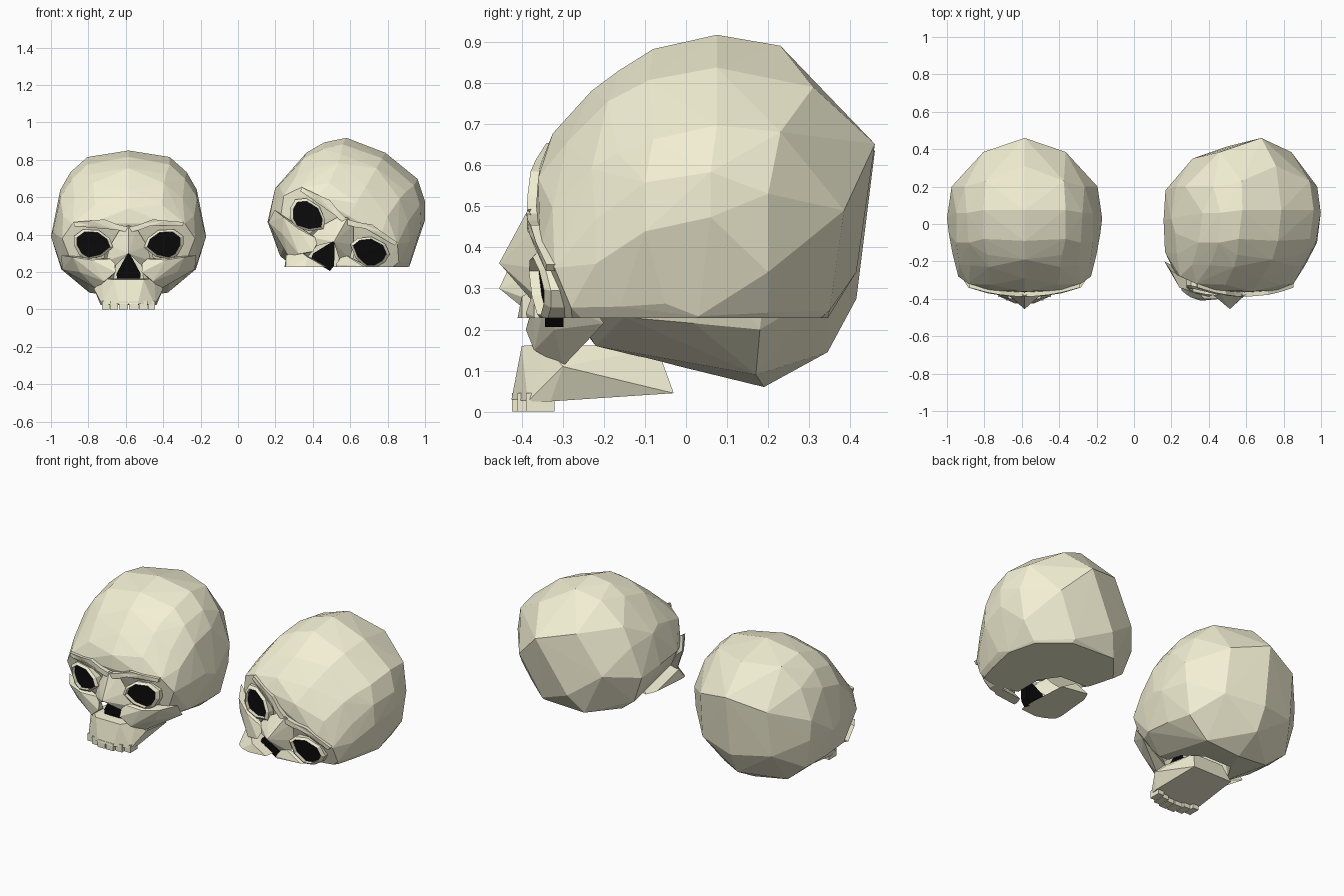
import bpy, bmesh, math
from mathutils import Matrix, Vector

if "Cube" in bpy.data.objects:
    bpy.data.objects.remove(bpy.data.objects["Cube"])


def material(name, col):
    m = bpy.data.materials.new(name)
    m.diffuse_color = (*col, 1)
    m.use_nodes = True
    m.node_tree.nodes["Principled BSDF"].inputs["Base Color"].default_value = m.diffuse_color
    return m


BONE = material("bone", (0.9, 0.87, 0.66))
DARK = material("dark", (0.003, 0.003, 0.003))
UPRIGHT = Matrix.Translation((-0.585, 0, 0))
ROLLED = (Matrix.Translation((0.5375, 0, 0.405)) @ Matrix.Rotation(math.radians(30), 4, 'Y')
          @ Matrix.Translation((0, 0, -0.35)))
CUT_Z = 0.228


def finish(bm, name, mat, xf, cut):
    """Place a part, slice off what lies below the cut, and make the object."""
    bm.transform(xf)
    obj = None
    if cut:
        geom = bm.verts[:] + bm.edges[:] + bm.faces[:]
        bmesh.ops.bisect_plane(bm, geom=geom, plane_co=(0, 0, CUT_Z),
                               plane_no=(0, 0, 1), clear_inner=True)
        edges = [e for e in bm.edges if e.is_boundary]
        if edges:
            bmesh.ops.holes_fill(bm, edges=edges, sides=0)
    if bm.faces:
        bmesh.ops.recalc_face_normals(bm, faces=bm.faces[:])
        me = bpy.data.meshes.new(name)
        bm.to_mesh(me)
        me.materials.append(mat)
        obj = bpy.data.objects.new(name, me)
        bpy.context.collection.objects.link(obj)
    bm.free()
    return obj


def hull(points, mirror=False):
    """Faceted convex solid, optionally symmetrical about x = 0."""
    bm = bmesh.new()
    pts = [Vector(p) for p in points]
    if mirror:
        pts += [Vector((-p.x, p.y, p.z)) for p in pts if p.x > 0]
    for p in pts:
        bm.verts.new(p)
    bmesh.ops.convex_hull(bm, input=bm.verts[:])
    loose = [v for v in bm.verts if not v.link_faces]
    bmesh.ops.delete(bm, geom=loose, context='VERTS')
    return bm


def carved(body, hollow):
    """Body solid minus hollow solid, as a new bmesh."""
    a = finish(body, "carve_body", BONE, Matrix(), False)
    b = finish(hollow, "carve_cutter", BONE, Matrix(), False)
    b.hide_render = True
    mod = a.modifiers.new("hollow", 'BOOLEAN')
    mod.object, mod.operation, mod.solver = b, 'DIFFERENCE', 'EXACT'
    bpy.context.view_layer.update()
    bm = bmesh.new()
    bm.from_object(a, bpy.context.evaluated_depsgraph_get())
    bpy.data.objects.remove(a)
    bpy.data.objects.remove(b)
    bmesh.ops.remove_doubles(bm, verts=bm.verts[:], dist=1e-5)
    return bm


def loops_solid(loops):
    bm = bmesh.new()
    # Each point bends back towards the temples
    vs = [[bm.verts.new((x, y + 0.55 * x * x, z)) for x, y, z in lp] for lp in loops]
    n = len(vs[0])
    for k in range(len(vs) if len(vs) > 2 else 1):
        p, q = vs[k], vs[(k + 1) % len(vs)]
        for i in range(n):
            j = (i + 1) % n
            bm.faces.new((p[i], p[j], q[j], q[i]))
    if len(vs) == 2:
        bm.faces.new(vs[0][::-1])
        bm.faces.new(vs[1])
        bmesh.ops.triangulate(bm, faces=[f for f in bm.faces if len(f.verts) > 4])
    return bm


def prism(outline, front, back, side=1):
    """Front-view outline (x, z) extruded along y."""
    return loops_solid([[(side * x, y, z) for x, z in outline] for y in (front, back)])


def ring(outline, c, grow, front, back, side):
    """Rim around an outline."""
    return loops_solid([[(side * (c[0] + (x - c[0]) * g), y, c[1] + (z - c[1]) * g) for x, z in outline]
                        for g, y in ((1, back), (1, front), (grow, front + .012), (grow, back))])


CRANIUM = [
    (0, .075, .85), (0, .31, .795), (0, .46, .635), (0, .415, .275), (0, .345, .145), (0, .19, .06),
    (0, -.09, .815), (0, -.19, .755), (0, -.29, .64), (0, -.36, .54), (0, -.365, .46),
    (.22, .075, .815), (.21, .23, .79), (.22, .385, .575), (.23, .35, .3), (.21, .17, .09),
    (.22, -.08, .775), (.2, -.165, .725), (.19, -.23, .675), (.18, -.325, .56), (.2, -.355, .46),
    (.31, .06, .735), (.32, .2, .68), (.3, -.1, .7), (.29, -.22, .59), (.3, -.32, .46),
    (.365, .06, .64), (.39, .2, .5), (.365, -.1, .6), (.35, -.22, .5), (.415, .03, .39),
    (.405, -.05, .42), (.38, .2, .38), (.385, -.16, .4), (.355, -.28, .38), (.36, .02, .215),
    (.34, .18, .2), (.36, -.15, .23), (.3, -.27, .24), (0, -.28, .24), (.2, 0, .13), (.22, -.22, .16)]
# Hollow under the skull base, behind the face
HOLLOW = [(.19, -.5, .03), (.19, -.1, .03), (.1, .02, .03), (.12, -.5, .32), (.12, -.1, .32), (.06, 0, .3)]
MAXILLA = [(.05, -.425, .03), (.14, -.385, .025), (.15, -.33, .025), (.185, -.3, .11), (.08, -.4, .16),
           (.14, -.34, .165), (.13, -.03, .045), (.1, -.07, .155)]
NASAL = [(0, -.385, .45), (.045, -.36, .43), (0, -.455, .3), (.07, -.375, .235),
         (.1, -.35, .34), (.12, -.35, .26), (.0, -.35, .32)]
CHEEK = [(.07, -.39, .2), (.075, -.37, .27), (.2, -.37, .265), (.3, -.34, .28), (.36, -.25, .29),
         (.355, -.2, .215), (.26, -.32, .2), (.17, -.3, .11), (.13, -.37, .15), (.1, -.3, .17)]
EYE = [(.1, .335), (.115, .375), (.165, .412), (.235, .415), (.275, .385), (.275, .345),
       (.25, .3), (.215, .28), (.15, .295)]
BROW = [(.0, .41), (.06, .425), (.11, .445), (.18, .452), (.29, .445), (.295, .467),
        (.2, .475), (.13, .482), (.06, .455), (.0, .44)]
NOSE_HOLE = [(0, .31), (.03, .255), (.065, .19), (.06, .155), (0, .175),
             (-.06, .155), (-.065, .19), (-.03, .255)]


def skull(prefix, xf, cut):
    def add(bm, name, mat=BONE, cut_part=cut):
        return finish(bm, prefix + "_" + name, mat, xf, cut_part)

    # Braincase, jaw and nose
    add(carved(hull(CRANIUM, True), hull(HOLLOW, True)), "cranium")
    add(hull(MAXILLA, True), "upper_jaw")
    add(prism(NOSE_HOLE, -.345, -.3), "nose_hole", DARK, False)
    for s, tag in ((1, "right"), (-1, "left")):
        add(hull([(s * x, y, z) for x, y, z in NASAL]), "nose_bone_" + tag)
        add(hull([(s * x, y, z) for x, y, z in CHEEK]), "cheek_" + tag)
        # Eyes
        add(prism(EYE, -.364, -.32, s), "eye_socket_" + tag, DARK, False)
        add(ring(EYE, (.188, .35), 1.2, -.388, -.31, s), "eye_rim_" + tag)
        add(prism(BROW, -.388, -.32, s), "brow_" + tag)
        # Teeth along the front arc of the jaw
        for i, (xa, xb, y) in enumerate(((.003, .052, -.424), (.056, .1, -.41), (.103, .142, -.39))):
            pts = [(s * x, yy, z) for x in (xa, xb) for yy in (y, y + .07) for z in (0, .045)]
            add(hull(pts), "tooth_%s_%d" % (tag, i))


skull("upright", UPRIGHT, False)
skull("tilted", ROLLED, True)
